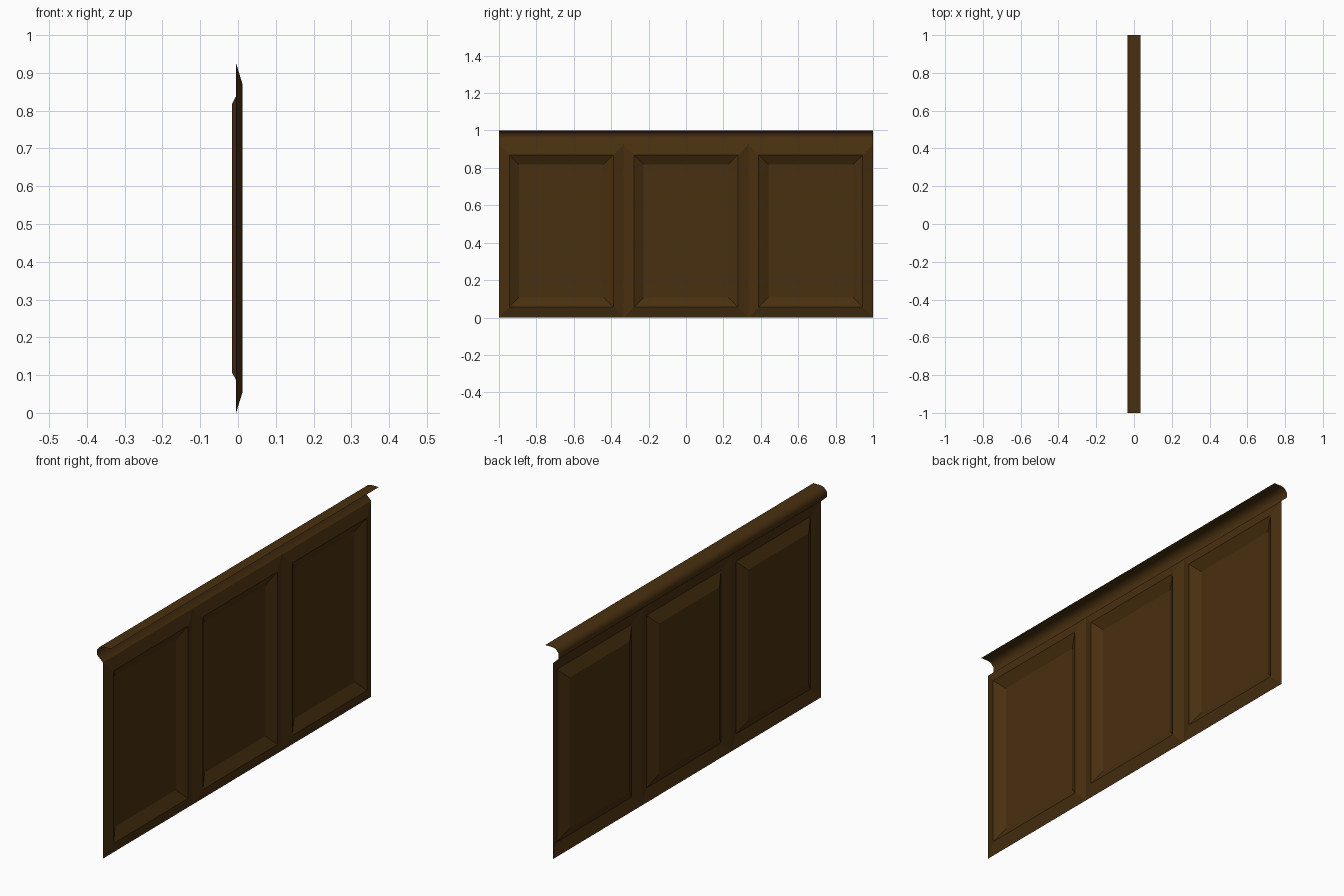
import bpy, bmesh

if "Cube" in bpy.data.objects:
    bpy.data.objects.remove(bpy.data.objects["Cube"])

wood = bpy.data.materials.new("dark_brown_wood")
wood.diffuse_color = (0.066, 0.029, 0.005, 1)
wood.use_nodes = True
wood.node_tree.nodes["Principled BSDF"].inputs["Base Color"].default_value = wood.diffuse_color


def finish(bm, name):
    mesh = bpy.data.meshes.new(name)
    bm.to_mesh(mesh)
    bm.free()
    mesh.materials.append(wood)
    ob = bpy.data.objects.new(name, mesh)
    bpy.context.collection.objects.link(ob)
    return ob


# Three framed panels: nested rectangles, each given as (inset, depth x)
RINGS = [(0.0, -0.005), (0.055, 0.012), (0.107, -0.016)]
HEIGHT, WIDTH = 0.925, 2 / 3


def panel(name, y0):
    bm = bmesh.new()
    loops = []
    for d, x in RINGS:
        a, b, lo, hi = y0 + d, y0 + WIDTH - d, d, HEIGHT - d
        loops.append([bm.verts.new((x, y, z))
                      for y, z in ((a, lo), (b, lo), (b, hi), (a, hi))])
    for outer, inner in zip(loops, loops[1:]):
        for i in range(4):
            j = (i + 1) % 4
            bm.faces.new((outer[i], outer[j], inner[j], inner[i]))
    bm.faces.new(loops[-1])
    finish(bm, name)


for i, side in enumerate(("left", "middle", "right")):
    panel(side + "_panel", -1 + i * WIDTH)

# Cap rail: open moulding profile (x, z) swept along the wall
PROFILE = [(-0.005, 0.925), (-0.035, 0.953), (-0.035, 0.979),
           (-0.02, 0.996), (0.0, 1.0), (0.035, 1.0)]
bm = bmesh.new()
ends = [[bm.verts.new((x, y, z)) for x, z in PROFILE] for y in (-1, 1)]
for i in range(len(PROFILE) - 1):
    bm.faces.new((ends[0][i], ends[0][i + 1], ends[1][i + 1], ends[1][i]))
bmesh.ops.reverse_faces(bm, faces=bm.faces[:])
for f in bm.faces:
    f.smooth = True
finish(bm, "cap_rail")
